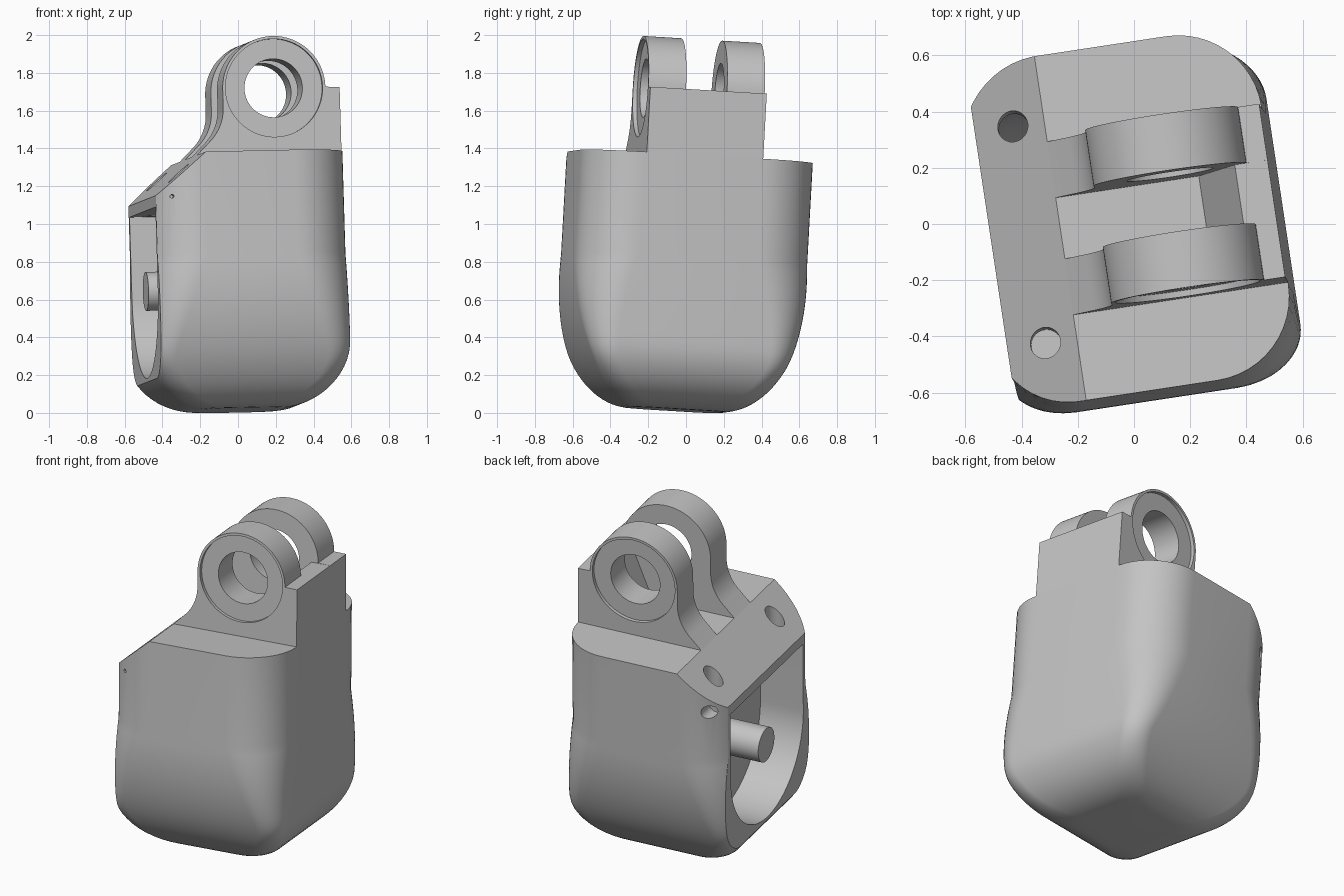
import bpy, bmesh, math
from mathutils import Matrix, Vector

cube = bpy.data.objects.get("Cube")
if cube:
    bpy.data.objects.remove(cube)

# single grey material
grey = bpy.data.materials.new("plain grey")
grey.use_nodes = True
COLOUR = (0.55, 0.55, 0.55, 1)
grey.diffuse_color = COLOUR
grey.node_tree.nodes["Principled BSDF"].inputs["Base Color"].default_value = COLOUR

# slightly tilted resting pose of the whole assembly
up = Vector((-0.03, 0.055, 1)).normalized()
side = Vector((0.988, 0.15, 0.022))
side = (side - up * side.dot(up)).normalized()
back = up.cross(side)
POSE = Matrix((side, back, up)).transposed().to_4x4()
POSE = Matrix.Translation((0.02, -0.052, 0.015)) @ POSE


def make(name, bm):
    bmesh.ops.recalc_face_normals(bm, faces=bm.faces)
    mesh = bpy.data.meshes.new(name)
    bm.to_mesh(mesh)
    bm.free()
    mesh.materials.append(grey)
    ob = bpy.data.objects.new(name, mesh)
    bpy.context.collection.objects.link(ob)
    return ob


def prism(name, outline, y0, y1):
    """Extrude an x-z outline along y."""
    bm = bmesh.new()
    face = bm.faces.new([bm.verts.new((x, y0, z)) for x, z in outline])
    ext = bmesh.ops.extrude_face_region(bm, geom=[face])["geom"]
    verts = [v for v in ext if isinstance(v, bmesh.types.BMVert)]
    bmesh.ops.translate(bm, verts=verts, vec=(0, y1 - y0, 0))
    return make(name, bm)


def rod(name, start, end, radius, n=64):
    """Cylinder between two points."""
    a, b = Vector(start), Vector(end)
    bm = bmesh.new()
    turn = (b - a).to_track_quat('Z', 'Y').to_matrix().to_4x4()
    bmesh.ops.create_cone(bm, cap_ends=True, segments=n, radius1=radius, radius2=radius,
                          depth=(b - a).length, matrix=Matrix.Translation((a + b) / 2) @ turn)
    return make(name, bm)


def cut(ob, cutters):
    bpy.context.view_layer.objects.active = ob
    for c in cutters:
        c.hide_render = True
        mod = ob.modifiers.new("cut", 'BOOLEAN')
        mod.operation, mod.solver, mod.object = 'DIFFERENCE', 'EXACT', c
        bpy.ops.object.modifier_apply(modifier=mod.name)
        bpy.data.objects.remove(c)


def inset(z, depth, height):
    t = max(0, 1 - z / height)
    return depth * (1 - math.sqrt(1 - t * t))


def section(z):
    """Rounded rectangle at height z; the corners get tighter towards the base."""
    f, g = inset(z, 0.34, 0.34), inset(z, 0.39, 0.75)
    hx, hy, cx = 0.54 - f, 0.62 - g, -0.012
    blend = min(1, max(0, (z - 0.25) / 0.55))
    r = 0.12 + 0.18 * blend
    pts = []
    for k, (sx, sy) in enumerate([(1, 1), (-1, 1), (-1, -1), (1, -1)]):
        for i in range(13):
            a = math.pi / 2 * (k + i / 12)
            pts.append((cx + sx * (hx - r) + r * math.cos(a), sy * (hy - r) + r * math.sin(a), z))
    return pts


# housing: lofted sections with a closed base and top
TOP = 1.34
bm = bmesh.new()
heights = [0.8 * (1 - math.cos(math.pi / 2 * i / 24)) for i in range(25)] + [TOP]
rings = [[bm.verts.new(p) for p in section(z)] for z in heights]
for lo, hi in zip(rings, rings[1:]):
    for i in range(len(lo)):
        j = (i + 1) % len(lo)
        bm.faces.new((lo[i], lo[j], hi[j], hi[i]))
bm.faces.new(rings[0])
bm.faces.new(rings[-1])
housing = make("housing", bm)

# flat open side, sloped shoulder, round-bottomed cavity, screw holes
shoulder = prism("shoulder_cutter", [(-0.9, -0.2), (-0.5, -0.2), (-0.5, 1.12),
                                     (-0.245, TOP), (-0.245, 1.6), (-0.9, 1.6)], -1, 1)
AXIS_Z, FLOOR_X = 0.64, -0.23
arch = [(0.46 * math.cos(a), AXIS_Z + 0.46 * math.sin(a))
        for a in (math.pi * (1 + i / 48) for i in range(49))]
cavity = prism("cavity_cutter", [(-0.46, 1.06)] + arch + [(0.46, 1.06)], -FLOOR_X, 0.8)
cavity.data.transform(Matrix.Rotation(math.pi / 2, 4, 'Z'))
holes = [rod("hole_cutter", (-0.36, y, z), (-0.36, y, 1.5), 0.055, 32)
         for y, z in ((-0.39, 1.1), (0.39, 0.95))]
holes.append(rod("side_hole_cutter", (-0.42, 0.48, 1.11), (-0.42, 0.8, 1.11), 0.04, 24))
holes.append(rod("pin_hole_cutter", (-0.425, -0.8, 1.11), (-0.425, -0.53, 1.11), 0.01, 12))
cut(housing, [shoulder, cavity] + holes)

# shaft inside the cavity
shaft = rod("shaft", (FLOOR_X, 0, AXIS_Z), (-0.495, 0, AXIS_Z), 0.103)

# clevis lugs: concave foot, round eye, straight edge to the rear wall
CX, CZ, R = 0.177, 1.687, 0.275
WALL_TOP, WALL_X = 1.685, 0.528
left = CX - R
fillet = 0.25
outline = [(-0.245, TOP)]
for i in range(13):
    a = math.radians(-45 + 45 * i / 12)
    outline.append((left - fillet + fillet * math.cos(a), 1.59 + fillet * math.sin(a)))
for i in range(49):
    a = math.pi * (1 - i / 48)
    outline.append((CX + R * math.cos(a), CZ + R * math.sin(a)))
outline += [(WALL_X, WALL_TOP), (WALL_X, TOP)]

parts = [housing, shaft]
for name, s in (("front_lug", -1), ("back_lug", 1)):
    lug = prism(name, outline, s * 0.11, s * 0.312)
    bore = rod("bore_cutter", (CX, 0, CZ), (CX, s * 0.6, CZ), 0.155)
    recess = rod("recess_cutter", (CX, s * 0.29, CZ), (CX, s * 0.6, CZ), 0.26)
    cut(lug, [bore, recess])
    parts.append(lug)

# sloped rear wall between the lugs
parts.append(prism("rear_wall", [(0.27, TOP), (0.41, WALL_TOP), (WALL_X, WALL_TOP), (WALL_X, TOP)],
                   -0.11, 0.11))

# pose and shading
for ob in parts:
    ob.data.transform(POSE)
    bpy.ops.object.select_all(action='DESELECT')
    ob.select_set(True)
    bpy.context.view_layer.objects.active = ob
    bpy.ops.object.shade_smooth_by_angle(angle=math.radians(30))
